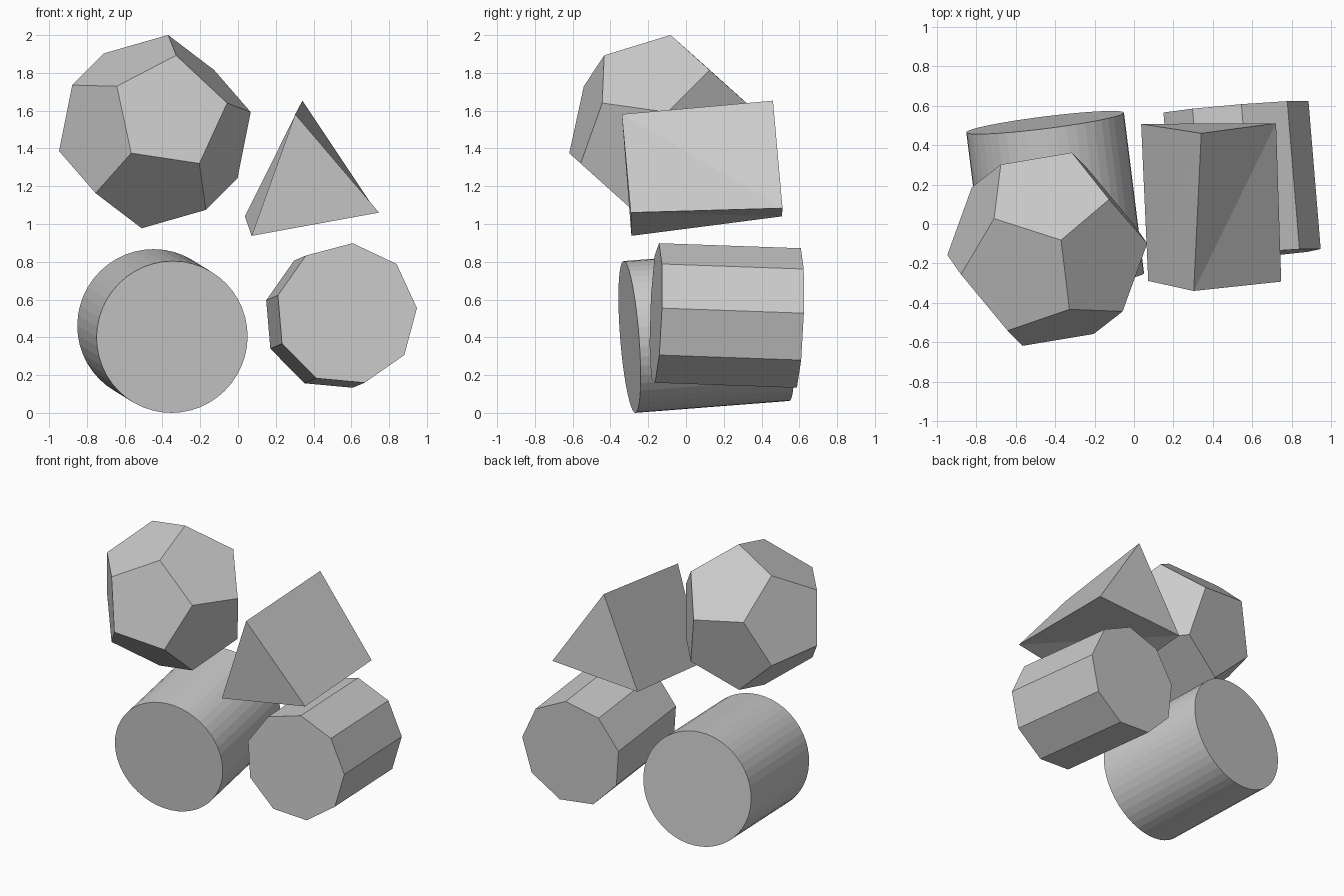
import bpy, bmesh, math
from mathutils import Vector, Matrix

if "Cube" in bpy.data.objects:
    bpy.data.objects.remove(bpy.data.objects["Cube"])


def ring(center, axis, toward, r, n):
    """n points of a regular polygon around axis; the first lies toward the given direction."""
    axis = Vector(axis).normalized()
    t = Vector(toward)
    t = (t - axis * t.dot(axis)).normalized() * r
    return [Vector(center) + Matrix.Rotation(math.tau * i / n, 3, axis) @ t for i in range(n)]


def finish(bm, name):
    bmesh.ops.recalc_face_normals(bm, faces=bm.faces[:])
    mesh = bpy.data.meshes.new(name)
    bm.to_mesh(mesh)
    bm.free()
    obj = bpy.data.objects.new(name, mesh)
    bpy.context.collection.objects.link(obj)
    return obj


def prism(name, front, back, r, n, toward, toward_back=None):
    """Prism between two end centres, optionally twisted along its length."""
    axis = Vector(back) - Vector(front)
    bm = bmesh.new()
    a = [bm.verts.new(p) for p in ring(front, axis, toward, r, n)]
    b = [bm.verts.new(p) for p in ring(back, axis, toward_back or toward, r, n)]
    bm.faces.new(a)
    bm.faces.new(b)
    for i in range(n):
        j = (i + 1) % n
        if toward_back:  # twisted sides are split along a diagonal
            bm.faces.new((a[i], a[j], b[j]))
            bm.faces.new((a[i], b[j], b[i]))
        else:
            bm.faces.new((a[i], a[j], b[j], b[i]))
    return finish(bm, name)


def dodecahedron(name, center, edge, normal, toward):
    """Four stacked pentagon rings wrapped in a convex hull."""
    n = Vector(normal).normalized()
    phi = (1 + math.sqrt(5)) / 2
    r = edge / (2 * math.sin(math.pi / 5))
    h = 1.1135 * edge
    bm = bmesh.new()
    for s in (1, -1):
        for radius, height in ((r, h), (r * phi, h / phi ** 3)):
            for p in ring(Vector(center) + n * height * s, n, Vector(toward) * s, radius, 5):
                bm.verts.new(p)
    bmesh.ops.convex_hull(bm, input=bm.verts[:])
    bmesh.ops.dissolve_limit(bm, angle_limit=0.05, verts=bm.verts[:], edges=bm.edges[:])
    return finish(bm, name)


# Lower left: round cylinder
prism("round_cylinder", (-0.349, -0.299, 0.402), (-0.451, 0.515, 0.465), 0.403, 48, (0, 0, 1))

# Lower right: nine-sided prism
a = math.radians(84.7)
prism("nine_sided_prism", (0.5735, -0.159, 0.5236), (0.5115, 0.592, 0.497), 0.3765, 9,
      (math.cos(a), 0, math.sin(a)))

# Upper right: slightly twisted triangular prism
prism("triangular_prism", (0.374, -0.307, 1.193), (0.366, 0.493, 1.259), 0.396, 3,
      (-0.071, -0.03, 0.388), (-0.025, -0.035, 0.396))

# Upper left: dodecahedron
dodecahedron("dodecahedron", (-0.44, -0.128, 1.489), 0.37, (0.081, -0.392, 0.103),
             (0.032, 0.083, 0.302))
